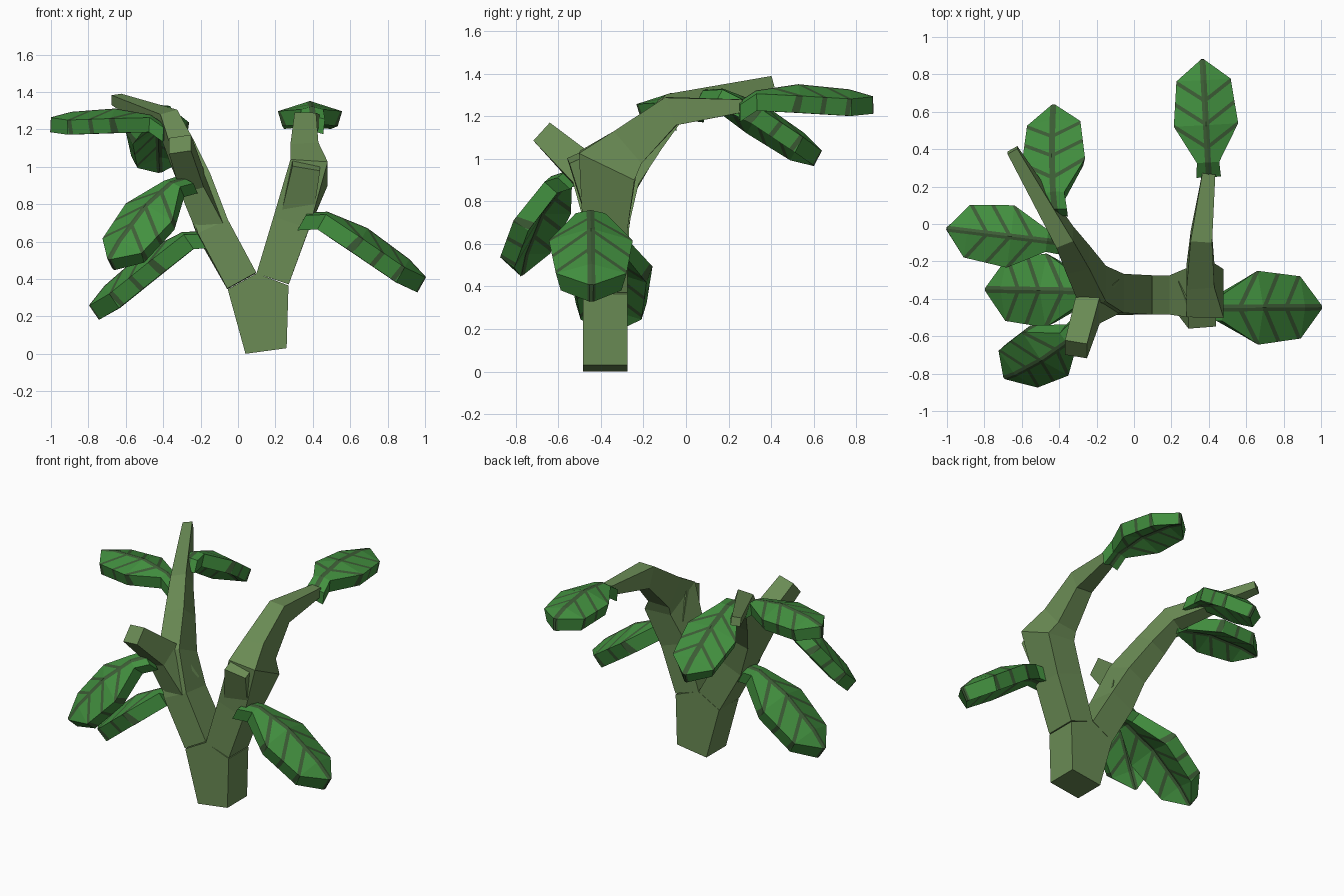
import bpy, bmesh
from mathutils import Vector, Matrix

cube = bpy.data.objects.get("Cube")
if cube:
    bpy.data.objects.remove(cube)


def make_material(name, color):
    mat = bpy.data.materials.new(name)
    mat.use_nodes = True
    mat.diffuse_color = (*color, 1)
    mat.node_tree.nodes["Principled BSDF"].inputs["Base Color"].default_value = (*color, 1)
    return mat


STEM = make_material("stem green", (0.145, 0.26, 0.09))
LEAF = make_material("leaf green", (0.055, 0.28, 0.05))
VEIN = make_material("vein dark green", (0.047, 0.11, 0.037))


def finish(name, bm, mats):
    bmesh.ops.recalc_face_normals(bm, faces=bm.faces)
    mesh = bpy.data.meshes.new(name)
    bm.to_mesh(mesh)
    bm.free()
    for mat in mats:
        mesh.materials.append(mat)
    obj = bpy.data.objects.new(name, mesh)
    bpy.context.collection.objects.link(obj)
    return obj


def bridge(bm, rings, cap_start=True):
    """Skin a list of vertex rings and cap the ends."""
    for a, b in zip(rings, rings[1:]):
        for i in range(len(a)):
            j = (i + 1) % len(a)
            bm.faces.new((a[i], a[j], b[j], b[i]))
    if cap_start:
        bm.faces.new(rings[0])
    bm.faces.new(rings[-1])


def branch(name, path):
    """Four-sided limb: each stop is x, y, z, width, depth."""
    bm = bmesh.new()
    pts = [Vector(p[:3]) for p in path]
    rings = []
    for i, (x, y, z, w, d) in enumerate(path):
        t = Vector()
        if i > 0:
            t += (pts[i] - pts[i - 1]).normalized()
        if i < len(pts) - 1:
            t += (pts[i + 1] - pts[i]).normalized()
        t.normalize()
        side = Vector((1, 0, 0))
        side = (side - t * side.dot(t)).normalized()
        deep = t.cross(side)
        rings.append([bm.verts.new(pts[i] + side * w / 2 * a + deep * d / 2 * b)
                      for a, b in ((-1, -1), (1, -1), (1, 1), (-1, 1))])
    bridge(bm, rings)
    return finish(name, bm, [STEM])


# Trunk: a forked outline pushed from front to back
outline = [(0.04, 0), (0.26, 0.03), (0.27, 0.365), (0.1, 0.43), (-0.055, 0.345)]
bm = bmesh.new()
bridge(bm, [[bm.verts.new((x, y, z)) for x, z in outline] for y in (-0.485, -0.275)])
finish("trunk", bm, [STEM])

# Limbs growing out of the fork
branch("right_branch", [
    (0.02, -0.38, 0.39, 0.177, 0.21), (-0.135, -0.375, 0.67, 0.177, 0.21),
    (-0.22, -0.33, 0.9, 0.15, 0.21), (-0.3, -0.19, 1.08, 0.13, 0.16),
    (-0.37, -0.07, 1.235, 0.1, 0.14), (-0.65, 0.395, 1.36, 0.06, 0.055)])
branch("right_front_stub", [
    (-0.15, -0.38, 0.7, 0.15, 0.19), (-0.245, -0.45, 0.92, 0.13, 0.17),
    (-0.31, -0.67, 1.12, 0.12, 0.115)])
branch("left_branch", [
    (0.185, -0.38, 0.4, 0.182, 0.21), (0.285, -0.38, 0.7, 0.2, 0.21),
    (0.38, -0.37, 0.97, 0.2, 0.29), (0.355, -0.28, 1.05, 0.15, 0.2),
    (0.36, -0.07, 1.225, 0.115, 0.14), (0.4, 0.27, 1.25, 0.07, 0.06)])
branch("left_knee_knob", [
    (0.32, -0.39, 0.8, 0.17, 0.2), (0.365, -0.49, 1.02, 0.15, 0.14)])

# Leaf half: distance along, half width, ridge height, rim height
STATIONS = [(0, 0.065, 0, -0.015), (0.08, 0.06, 0.05, 0.035), (0.28, 0.172, 0.075, 0.02),
            (0.52, 0.145, 0.045, 0), (0.63, 0.008, 0.01, 0.008)]
VEINS = (0.16, 0.285, 0.41)
RIB, SLOPE, HALF, THICK = 0.016, 0.7, 0.012, 0.08


def leaf(name, base, tip, up=(0, 0, 1)):
    bm = bmesh.new()
    rows = [[bm.verts.new(p) for p in ((0, y, ridge), (w, y, rim),
                                       (w * 0.86, y, rim - THICK), (0, y, ridge - THICK))]
            for y, w, ridge, rim in STATIONS]
    for a, b in zip(rows, rows[1:]):
        for i in range(3):
            bm.faces.new((a[i], a[i + 1], b[i + 1], b[i]))
    bm.faces.new(rows[0])
    bm.faces.new(rows[-1])

    # Cut the midrib and the slanted side veins into the blade
    cuts = [((RIB, 0, 0), (1, 0, 0))]
    cuts += [((0, c + s * HALF, 0), (-SLOPE, 1, 0)) for c in VEINS for s in (-1, 1)]
    for point, normal in cuts:
        bmesh.ops.bisect_plane(bm, geom=bm.verts[:] + bm.edges[:] + bm.faces[:],
                               dist=1e-5, plane_co=point, plane_no=normal)
    for f in bm.faces:
        c = f.calc_center_median()
        lean = c.y - SLOPE * c.x
        f.material_index = int(c.x < RIB or any(abs(lean - v) < HALF for v in VEINS))

    obj = finish(name, bm, [LEAF, VEIN])
    mirror = obj.modifiers.new("mirror", 'MIRROR')
    mirror.use_axis[0] = True

    # Point the leaf from its base to its tip
    base, along = Vector(base), Vector(tip) - Vector(base)
    size = along.length / STATIONS[-1][0]
    along.normalize()
    side = along.cross(Vector(up)).normalized()
    turn = Matrix((side, along, side.cross(along))).transposed().to_4x4()
    obj.matrix_world = Matrix.Translation(base) @ turn @ Matrix.Scale(size, 4)
    return obj


leaf("left_top_leaf", (0.4, 0.25, 1.27), (0.366, 0.88, 1.285))
leaf("left_side_leaf", (0.37, -0.45, 0.755), (1, -0.445, 0.4))
leaf("right_back_leaf", (-0.425, 0.08, 1.325), (-0.43, 0.635, 1.03), (-0.15, 0, 1))
leaf("right_top_leaf", (-0.39, -0.1, 1.225), (-1, -0.025, 1.255))
leaf("right_low_leaf", (-0.19, -0.36, 0.655), (-0.79, -0.35, 0.25))
leaf("right_front_leaf", (-0.29, -0.57, 0.94), (-0.69, -0.82, 0.5), (0.12, -0.27, 1))
